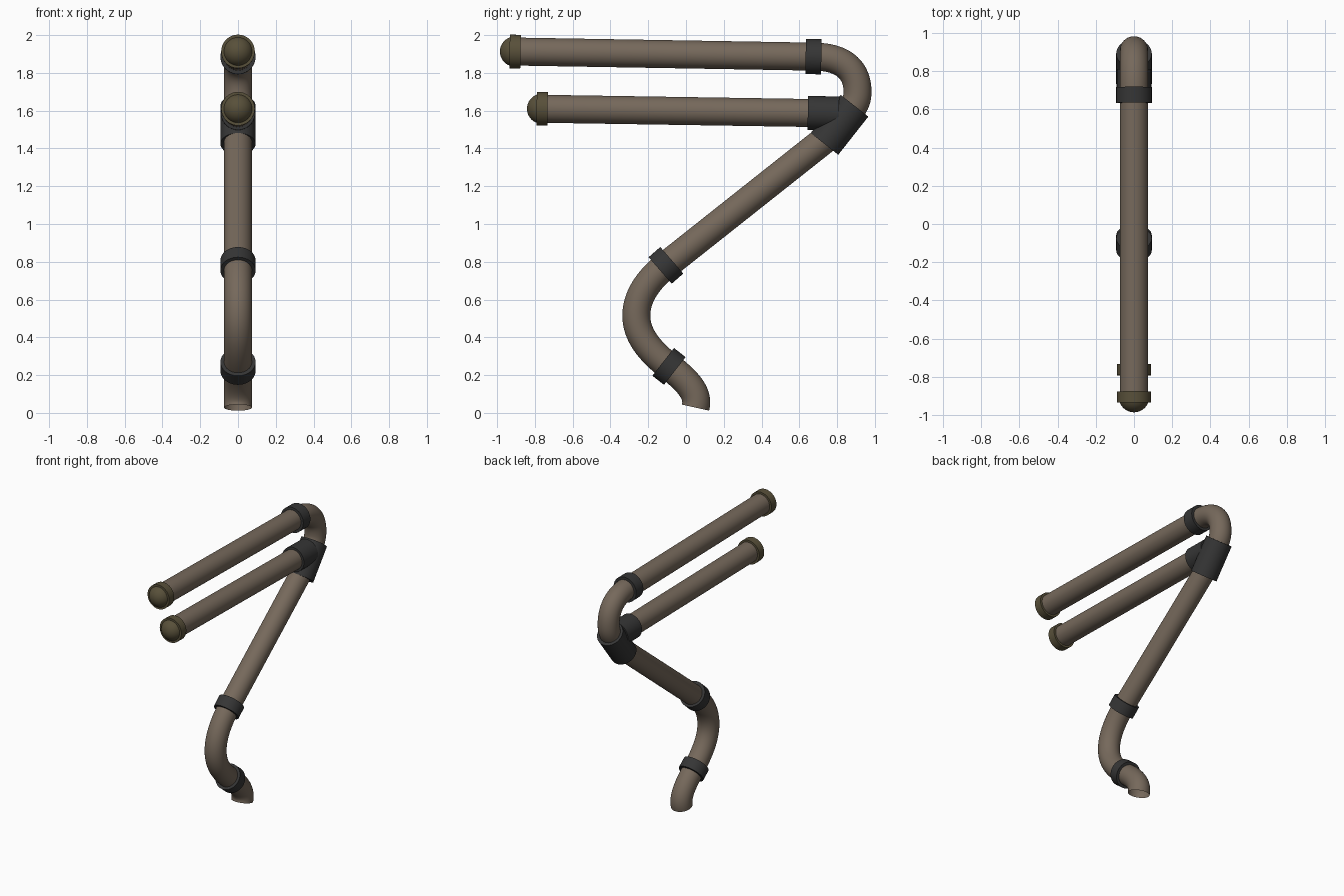
import bpy, bmesh, math
from mathutils import Vector

if "Cube" in bpy.data.objects:
    bpy.data.objects.remove(bpy.data.objects["Cube"])

SIDES = 40
R_PIPE, R_COLLAR = 0.074, 0.093


def material(name, rgb):
    m = bpy.data.materials.new(name)
    m.diffuse_color = (*rgb, 1)
    m.use_nodes = True
    m.node_tree.nodes["Principled BSDF"].inputs["Base Color"].default_value = m.diffuse_color
    return m


BROWN = material("pipe brown", (0.18, 0.14, 0.105))
BLACK = material("fitting charcoal", (0.036, 0.036, 0.036))
OLIVE = material("cap olive brown", (0.098, 0.08, 0.042))


def sweep(name, path, radii, mat, caps=True):
    """Round tube along a path of (y, z) points lying in the plane x = 0."""
    pts = [Vector(p) for p in path]
    if not isinstance(radii, list):
        radii = [radii] * len(pts)
    bm = bmesh.new()
    rings = []
    for i, p in enumerate(pts):
        t = (pts[min(i + 1, len(pts) - 1)] - pts[max(i - 1, 0)]).normalized()
        ring = []
        for k in range(SIDES):
            a = 2 * math.pi * k / SIDES
            c, s = radii[i] * math.cos(a), radii[i] * math.sin(a)
            ring.append(bm.verts.new((c, p.x - t.y * s, p.y + t.x * s)))
        rings.append(ring)
    for a, b in zip(rings, rings[1:]):
        for k in range(SIDES):
            j = (k + 1) % SIDES
            bm.faces.new((a[k], a[j], b[j], b[k]))
    if caps:
        bm.faces.new(rings[0][::-1])
        bm.faces.new(rings[-1])
    bmesh.ops.recalc_face_normals(bm, faces=bm.faces)
    me = bpy.data.meshes.new(name)
    bm.to_mesh(me)
    bm.free()
    me.materials.append(mat)
    ob = bpy.data.objects.new(name, me)
    bpy.context.collection.objects.link(ob)
    bpy.ops.object.select_all(action='DESELECT')
    ob.select_set(True)
    bpy.context.view_layer.objects.active = ob
    bpy.ops.object.shade_smooth_by_angle(angle=math.radians(35))
    return ob


def bezier(a, b, c, d, n=16):
    a, b, c, d = map(Vector, (a, b, c, d))
    return [a * (1 - t) ** 3 + b * 3 * t * (1 - t) ** 2 + c * 3 * t * t * (1 - t) + d * t ** 3
            for t in (i / n for i in range(n + 1))]


def collar(name, centre, angle, length, r=R_COLLAR, mat=BLACK):
    c = Vector(centre)
    d = Vector((math.cos(math.radians(angle)), math.sin(math.radians(angle)))) * length / 2
    return sweep(name, [c - d, c + d], r, mat)


def end_cap(name, y, z):
    """Ring round the pipe's front end with a rounded nose."""
    collar(name + "_ring", (y, z), -1, 0.058, 0.089, OLIVE)
    path, radii = [], []
    for i in range(11):
        a = math.pi / 2 * (1 - i / 10)
        path.append((y - 0.08 * math.sin(a), z + 0.0014 * math.sin(a)))
        radii.append(max(0.08 * math.cos(a), 0.0005))
    sweep(name + "_nose", path, radii, OLIVE)


# Lower drain: open foot, S bend and long diagonal
foot = bezier((-0.09, 0.246), (0.0, 0.175), (0.073, 0.105), (0.05, 0.028))
s_bend = (bezier((-0.106, 0.781), (-0.20, 0.705), (-0.263, 0.615), (-0.263, 0.515))
          + bezier((-0.263, 0.515), (-0.263, 0.41), (-0.19, 0.325), (-0.09, 0.246))[1:])
sweep("foot_pipe", foot, R_PIPE, BROWN, caps=False)
sweep("s_bend_pipe", s_bend, R_PIPE, BROWN, caps=False)
sweep("diagonal_pipe", [(-0.106, 0.781), (0.735, 1.447)], R_PIPE, BROWN, caps=False)
collar("foot_collar", (-0.09, 0.246), -38, 0.078)
collar("bend_collar", (-0.106, 0.781), 41, 0.082)

# Y junction
sweep("junction_body", [(0.733, 1.424), (0.892, 1.626)], R_COLLAR, BLACK)
sweep("junction_branch", [(0.645, 1.588), (0.81, 1.585)], 0.09, BLACK)

# Upper bend and two straight pipes
bend = (bezier((0.68, 1.886), (0.85, 1.884), (0.908, 1.80), (0.908, 1.70), 20)
        + bezier((0.908, 1.70), (0.908, 1.665), (0.90, 1.637), (0.87, 1.60), 8)[1:])
sweep("top_bend_pipe", bend, R_PIPE, BROWN, caps=False)
sweep("top_pipe", [(-0.905, 1.913), (0.68, 1.886)], R_PIPE, BROWN)
sweep("lower_pipe", [(-0.762, 1.610), (0.70, 1.587)], R_PIPE, BROWN)
collar("top_collar", (0.675, 1.886), -1, 0.083)

# Front end caps
end_cap("top_cap", -0.905, 1.913)
end_cap("lower_cap", -0.762, 1.610)
